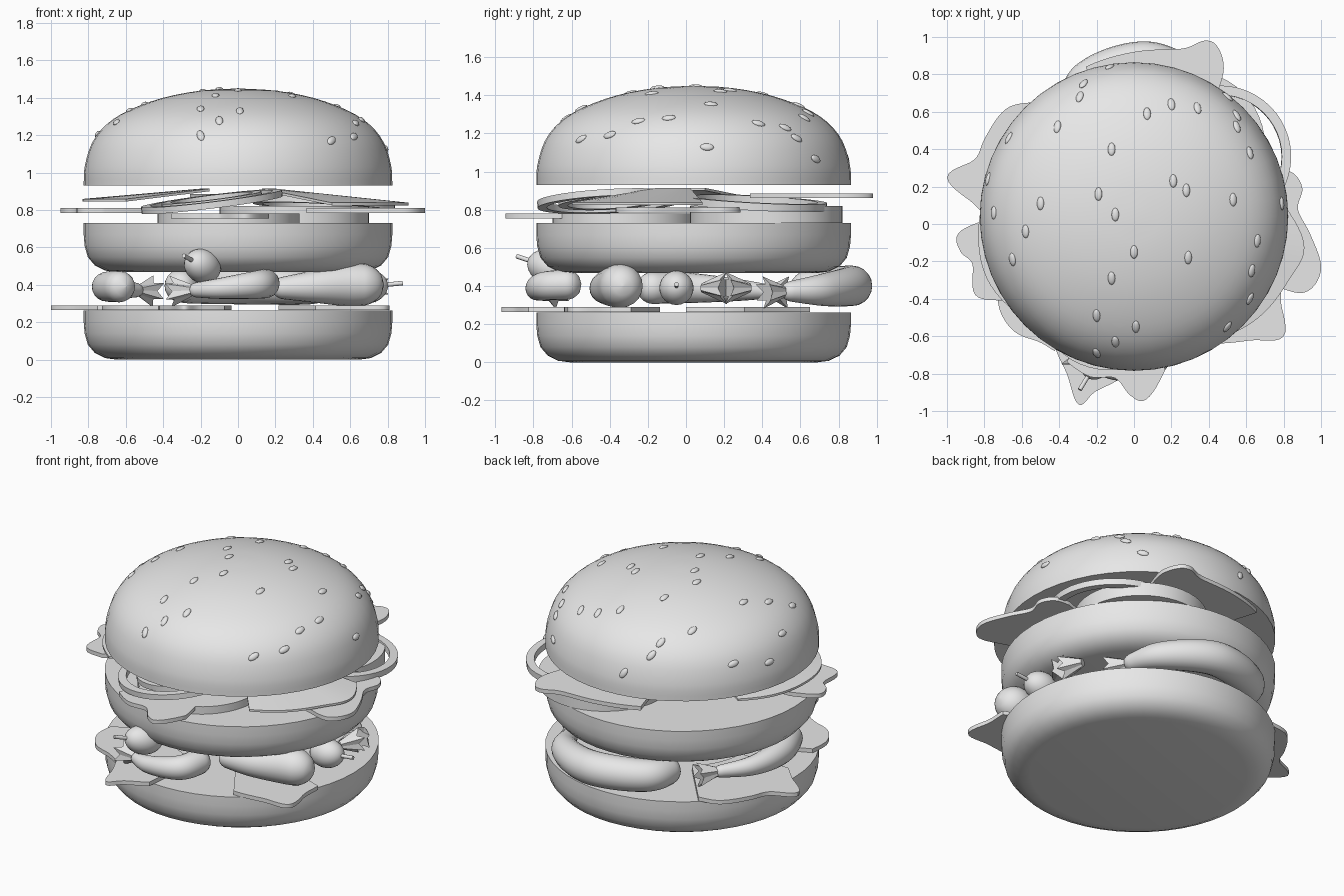
import bpy, bmesh, math
from mathutils import Vector, Matrix

cube = bpy.data.objects.get("Cube")
if cube:
    bpy.data.objects.remove(cube)

clay = bpy.data.materials.new("light_grey")
clay.use_nodes = True
GREY = (0.8, 0.8, 0.8, 1)
clay.diffuse_color = GREY
clay.node_tree.nodes["Principled BSDF"].inputs["Base Color"].default_value = GREY

CENTRE = Vector((0, 0.04, 0))


def finish(bm, name, matrix=Matrix(), angle=40):
    """Turn a bmesh into a smooth shaded object with sharp edges kept."""
    bmesh.ops.recalc_face_normals(bm, faces=bm.faces[:])
    mesh = bpy.data.meshes.new(name)
    bm.to_mesh(mesh)
    bm.free()
    for face in mesh.polygons:
        face.use_smooth = True
    mesh.set_sharp_from_angle(angle=math.radians(angle))
    mesh.materials.append(clay)
    obj = bpy.data.objects.new(name, mesh)
    obj.matrix_world = matrix
    bpy.context.collection.objects.link(obj)
    return obj


def smooth_path(points, steps):
    """Catmull-Rom interpolation of points of any dimension."""
    pts = [Vector(p) for p in points]
    pts = [2 * pts[0] - pts[1]] + pts + [2 * pts[-1] - pts[-2]]
    out = []
    for a, b, c, d in zip(pts, pts[1:], pts[2:], pts[3:]):
        for i in range(steps):
            t = i / steps
            out.append((2 * b + (c - a) * t + (2 * a - 5 * b + 4 * c - d) * t * t
                        + (3 * b - a - 3 * c + d) * t ** 3) / 2)
    return out + [pts[-2]]


def lathe(name, profile, matrix, segments=48):
    bm = bmesh.new()
    verts = [bm.verts.new((r, 0, z)) for r, z in profile]
    edges = [bm.edges.new(pair) for pair in zip(verts, verts[1:])]
    bmesh.ops.spin(bm, geom=verts + edges, axis=(0, 0, 1), cent=(0, 0, 0),
                   angle=math.tau, steps=segments)
    bmesh.ops.remove_doubles(bm, verts=bm.verts[:], dist=0.0005)
    return finish(bm, name, matrix)


def ring(name, loc, radius, hole, height, tilt=(0, 0)):
    """Flat slice; a hole of zero gives a full disc."""
    h = height / 2
    profile = [(hole, -h), (radius, -h), (radius, h), (hole, h)]
    if hole:
        profile.append(profile[0])
    turn = Matrix.Rotation(math.radians(tilt[0]), 4, 'X') @ \
        Matrix.Rotation(math.radians(tilt[1]), 4, 'Y')
    return lathe(name, profile, Matrix.Translation(loc) @ turn)


def leaf(name, rim, z, z_inner=None, inner=0.4, thick=0.026):
    """Wavy leaf: rim holds (degrees, radius in hundredths)."""
    z_inner = z if z_inner is None else z_inner
    bm = bmesh.new()
    rows = []
    for deg, rad in smooth_path(rim, 6):
        a = math.radians(deg)
        d = Vector((math.cos(a), math.sin(a), 0))
        rows.append([bm.verts.new(d * r + Vector((0, 0, h))) for r, h in (
            (inner, z_inner), (rad / 100, z),
            (rad / 100, z + thick), (inner, z_inner + thick))])
    for p, q in zip(rows, rows[1:]):
        for i in range(4):
            j = (i + 1) % 4
            bm.faces.new((p[i], p[j], q[j], q[i]))
    bm.faces.new(rows[0])
    bm.faces.new(rows[-1])
    return finish(bm, name)


def tube(name, points, sides=20):
    """Round-ended tapered tube through (x, y, z, radius) points."""
    path = smooth_path(points, 14)
    pos = [p.to_3d() for p in path]
    dist = [0]
    for a, b in zip(pos, pos[1:]):
        dist.append(dist[-1] + (b - a).length)
    bm = bmesh.new()
    rows = []
    for i, p in enumerate(path):
        tangent = (pos[min(i + 1, len(pos) - 1)] - pos[max(i - 1, 0)]).normalized()
        side = tangent.cross((0, 0, 1)).normalized()
        up = side.cross(tangent)
        k = min(1, min(dist[i], dist[-1] - dist[i]) / p[3])
        r = p[3] * max(0.05, math.sqrt(1 - (1 - k) ** 2))
        rows.append([bm.verts.new(pos[i] + r * (side * math.cos(a) + up * math.sin(a)))
                     for a in (math.tau * s / sides for s in range(sides))])
    for p, q in zip(rows, rows[1:]):
        for s in range(sides):
            t = (s + 1) % sides
            bm.faces.new((p[s], p[t], q[t], q[s]))
    bm.faces.new(rows[0])
    bm.faces.new(rows[-1])
    return finish(bm, name)


def along(loc, direction):
    turn = Vector(direction).to_track_quat('Z', 'Y').to_matrix().to_4x4()
    return Matrix.Translation(loc) @ turn


def tail_fan(name, loc, direction):
    """Pleated fan that widens away from the body."""
    bm = bmesh.new()
    bmesh.ops.create_cone(bm, cap_ends=True, segments=12, radius1=0.025,
                          radius2=0.085, depth=0.14)
    for i, v in enumerate([v for v in bm.verts if v.co.z > 0]):
        if i % 2:
            v.co.x *= 0.6
            v.co.y *= 0.6
            v.co.z -= 0.03
    return finish(bm, name, along(loc, direction), angle=15)


def shrimp(name, points):
    tube(name + "_body", points)
    start, after = Vector(points[0][:3]), Vector(points[1][:3])
    out = (start - after).normalized()
    tail_fan(name + "_tail", start + out * 0.04, out)


def tomato(name, loc, direction, radius, length):
    """Small round fruit with a stem."""
    bm = bmesh.new()
    bmesh.ops.create_uvsphere(bm, u_segments=24, v_segments=14, radius=radius)
    bmesh.ops.scale(bm, vec=(1, 1, length), verts=bm.verts[:])
    finish(bm, name, along(loc, direction))
    bm = bmesh.new()
    bmesh.ops.create_cone(bm, cap_ends=True, segments=10, radius1=0.012,
                          radius2=0.012, depth=0.1)
    tip = Vector(loc) + Vector(direction).normalized() * (radius * length + 0.03)
    finish(bm, name + "_stem", along(tip, direction))


# Buns
BASE = [(0, 0), (0.65, 0), (0.71, 0.008), (0.765, 0.035), (0.803, 0.08),
        (0.82, 0.14), (0.825, 0.2), (0.825, 0.262), (0, 0.262)]
lathe("bottom_bun", BASE, Matrix.Translation(CENTRE))
lathe("middle_bun", BASE, Matrix.Translation(CENTRE + Vector((0, 0, 0.468))))
DOME = smooth_path([(0.825, 0.93), (0.82, 1.03), (0.78, 1.16), (0.7, 1.26), (0.58, 1.335),
                    (0.4, 1.4), (0.2, 1.438), (0, 1.45)], 3)
lathe("top_bun", [(0, 0.93)] + [tuple(p) for p in DOME], Matrix.Translation(CENTRE))

# Sesame seeds, in hundredths
SEEDS = [(-13, 84), (-27, 75), (-29, 68), (-41, 52), (-12, 40), (-67, 46), (7, 59), (20, 64),
         (34, 62), (50, 68), (55, 58), (55, 52), (62, 38), (21, 23), (28, 18), (53, 13),
         (79, 11), (-19, 16), (-10, 5), (-50, 11), (-78, 24), (-75, 6), (-58, -4), (-65, -19),
         (0, -15), (29, -18), (-12, -29), (-20, -49), (1, -55), (-10, -63), (-20, -69),
         (66, -9), (63, -25), (62, -40), (50, -55)]
for i, (sx, sy) in enumerate(SEEDS):
    flat = Vector((sx / 100, sy / 100, 0)) - CENTRE
    rad = min(flat.length, 0.815)
    for low, high in zip(DOME, DOME[1:]):
        if high[0] <= rad <= low[0]:
            break
    z = low[1] + (high[1] - low[1]) * (low[0] - rad) / (low[0] - high[0])
    slope = (high - low).normalized()
    out = flat.normalized()
    normal = out * slope[1] + Vector((0, 0, -slope[0]))
    long = Vector((0, 1, 0))
    long = (long - normal * long.dot(normal)).normalized()
    frame = Matrix((long.cross(normal), long, normal)).transposed().to_4x4()
    bm = bmesh.new()
    bmesh.ops.create_uvsphere(bm, u_segments=12, v_segments=8, radius=1)
    bmesh.ops.scale(bm, vec=(0.02, 0.036, 0.012), verts=bm.verts[:])
    finish(bm, f"seed_{i}", Matrix.Translation(CENTRE + out * rad + Vector((0, 0, z))) @ frame)

# Lower lettuce
LOW = 0.264
leaf("lower_leaf_left", [(130, 85), (138, 92), (150, 92), (158, 92), (166, 103), (173, 86),
                         (180, 75)], LOW)
leaf("lower_leaf_front", [(237, 78), (246, 88), (253, 101), (257, 92), (265, 83)], LOW)
leaf("lower_leaf_right", [(303, 76), (315, 88), (323, 100), (332, 89), (340, 84)], LOW)
leaf("lower_leaf_corner", [(203, 78), (212, 85), (222, 86), (231, 81), (238, 80)], LOW)

# Seafood and small fruit between the lower buns
shrimp("front_shrimp", [(-0.26, -0.72, 0.37, 0.035), (-0.1, -0.78, 0.38, 0.055),
                        (0.1, -0.74, 0.4, 0.075), (0.16, -0.55, 0.41, 0.08)])
shrimp("back_shrimp", [(0.5, 0.5, 0.37, 0.045), (0.38, 0.72, 0.38, 0.085),
                       (0.08, 0.87, 0.4, 0.105), (-0.25, 0.77, 0.4, 0.1),
                       (-0.32, 0.55, 0.39, 0.08)])
shrimp("left_shrimp", [(-0.52, 0.45, 0.37, 0.035), (-0.67, 0.25, 0.38, 0.06),
                       (-0.7, 0.0, 0.39, 0.08), (-0.6, -0.25, 0.39, 0.085)])
tube("right_pepper", [(0.18, -0.45, 0.38, 0.05), (0.4, -0.42, 0.39, 0.085),
                      (0.6, -0.35, 0.4, 0.115), (0.78, -0.33, 0.4, 0.1)])
tomato("front_tomato", (-0.19, -0.72, 0.5), (-0.45, -0.75, 0.25), 0.09, 1.35)
tomato("right_tomato", (0.69, -0.05, 0.39), (1, 0, 0.1), 0.09, 1.25)
tail_fan("right_fan_a", (0.71, 0.15, 0.39), (0.4, 1, 0))
tail_fan("right_fan_b", (0.71, 0.27, 0.39), (0.4, -1, 0))

# Upper lettuce
HIGH = 0.785
leaf("upper_leaf_left", [(178, 78), (183, 94), (189, 94), (194, 89), (204, 93), (210, 82)], HIGH)
leaf("upper_leaf_right", [(-24, 80), (-22, 98), (-14, 103), (-4, 95), (5, 88), (12, 92),
                          (18, 89), (21, 80)], HIGH)
leaf("upper_leaf_back", [(57, 80), (60, 96), (65, 105), (69, 105), (75, 97), (90, 92),
                         (107, 88)], 0.86)
leaf("upper_leaf_front", [(244, 82), (254, 85), (263, 83), (269, 92), (274, 94), (282, 80)], 0.754)
leaf("sloped_leaf_left", [(150, 74), (165, 80), (180, 83), (200, 84), (220, 78)], 0.845, 0.9,
     inner=0.2, thick=0.014)
leaf("sloped_leaf_right", [(-50, 78), (-35, 84), (-20, 88), (-8, 92), (6, 82)], 0.825, 0.9,
     inner=0.2, thick=0.014)

# Tomato slices and onion rings
ring("tomato_slice_front", (-0.05, -0.32, 0.755), 0.38, 0, 0.05)
ring("tomato_slice_back", (0.3, 0.42, 0.775), 0.4, 0, 0.09)
ring("onion_ring_back", (0.46, 0.36, 0.835), 0.38, 0.33, 0.04, (-3, 3))
ring("onion_ring_front", (-0.14, -0.4, 0.845), 0.38, 0.33, 0.035, (3, -7))
ring("onion_ring_inner", (-0.14, -0.4, 0.85), 0.27, 0.22, 0.035, (3, -7))
